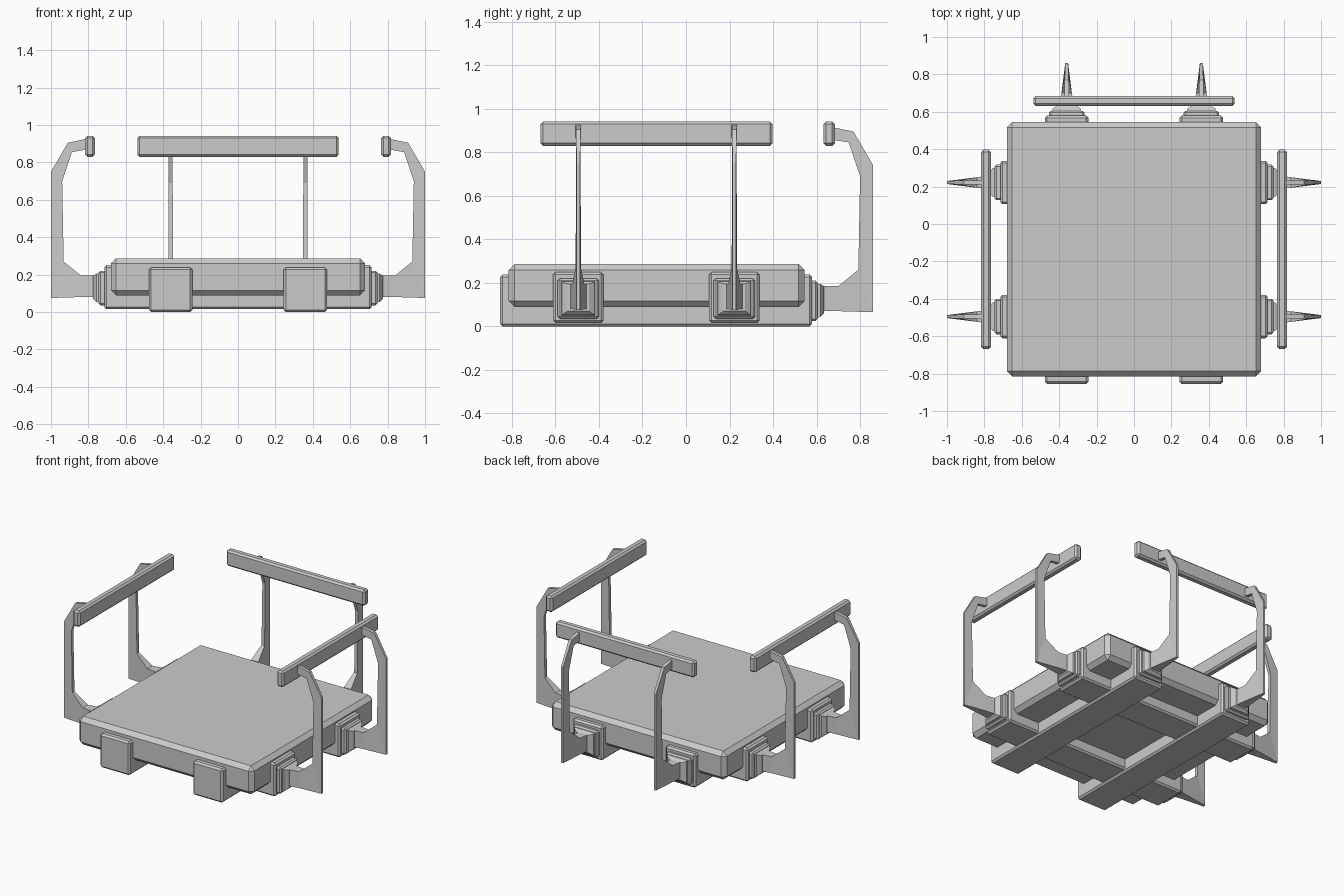
import bpy, bmesh, math
from mathutils import Matrix, Vector

old = bpy.data.objects.get("Cube")
if old:
    bpy.data.objects.remove(old, do_unlink=True)

grey = bpy.data.materials.new("plain grey")
grey.use_nodes = True
grey.diffuse_color = (0.6, 0.6, 0.6, 1)
grey.node_tree.nodes["Principled BSDF"].inputs["Base Color"].default_value = (0.6, 0.6, 0.6, 1)


def finish(name, bm, matrix=Matrix()):
    bmesh.ops.recalc_face_normals(bm, faces=bm.faces)
    mesh = bpy.data.meshes.new(name)
    bm.to_mesh(mesh)
    bm.free()
    mesh.materials.append(grey)
    ob = bpy.data.objects.new(name, mesh)
    ob.matrix_world = matrix
    bpy.context.collection.objects.link(ob)
    return ob


def box(name, low, high, bevel=0.012, matrix=Matrix()):
    """Chamfered block between two corners."""
    low, high = Vector(low), Vector(high)
    bm = bmesh.new()
    bmesh.ops.create_cube(bm, size=1)
    for v in bm.verts:
        v.co = (low + high) / 2 + v.co * (high - low)
    ob = finish(name, bm, matrix)
    mod = ob.modifiers.new("chamfer", 'BEVEL')
    mod.width = bevel
    mod.segments = 1
    return ob


def loft(name, rings, matrix):
    """Join four-cornered rings into a capped solid."""
    bm = bmesh.new()
    loops = [[bm.verts.new(p) for p in ring] for ring in rings]
    for a, b in zip(loops, loops[1:]):
        for i in range(4):
            j = (i + 1) % 4
            bm.faces.new((a[i], a[j], b[j], b[i]))
    bm.faces.new(loops[0])
    bm.faces.new(loops[-1])
    return finish(name, bm, matrix)


# Arm stations: outer point, inner point, outer and inner half thickness
ARM = [
    ((0.765, 0.08), (0.765, 0.195), 0.038, 0.038),
    ((0.84, 0.08), (0.84, 0.195), 0.028, 0.028),
    ((1.0, 0.075), (0.932, 0.27), 0.008, 0.012),
    ((1.0, 0.75), (0.94, 0.70), 0.008, 0.011),
    ((0.91, 0.905), (0.888, 0.855), 0.011, 0.011),
    ((0.80, 0.928), (0.80, 0.87), 0.012, 0.012),
]
# Mount collar stations: distance out, half width, bottom, top
COLLAR = [(0.74, 0.078, 0.05, 0.208), (0.757, 0.075, 0.053, 0.205), (0.774, 0.05, 0.07, 0.195)]


def arm_and_mount(side, matrix):
    box(side + "_mount_plate", (0.69, -0.095, 0.035), (0.745, 0.095, 0.22), 0.01, matrix)
    loft(side + "_mount_collar",
         [[(u, -w, lo), (u, w, lo), (u, w, hi), (u, -w, hi)] for u, w, lo, hi in COLLAR], matrix)
    loft(side + "_rail_arm",
         [[(o[0], -a, o[1]), (o[0], a, o[1]), (i[0], b, i[1]), (i[0], -b, i[1])]
          for o, i, a, b in ARM], matrix)


# Deck slab and the beams crossing beneath it
box("deck", (-0.68, -0.815, 0.088), (0.68, 0.545, 0.287), 0.028)
for x, side in ((-0.36, "right"), (0.36, "left")):
    box(side + "_long_beam", (x - 0.116, -0.855, 0), (x + 0.116, 0.58, 0.238))
for y, end in ((-0.495, "front"), (0.222, "rear")):
    box(end + "_cross_beam", (-0.715, y - 0.116, 0.015), (0.715, y + 0.116, 0.25))

# Side rails with their arms
for sign, side in ((1, "left"), (-1, "right")):
    turn = Matrix.Rotation(0 if sign > 0 else math.pi, 4, 'Z')
    xs = sorted((sign * 0.765, sign * 0.817))
    box(side + "_rail", (xs[0], -0.668, 0.83), (xs[1], 0.397, 0.942))
    for y, end in ((-0.495, "front"), (0.222, "rear")):
        arm_and_mount(side + "_" + end, Matrix.Translation((0, y, 0)) @ turn)

# Back rail with its arms
box("back_rail", (-0.538, 0.632, 0.83), (0.538, 0.684, 0.942))
for x, side in ((-0.36, "right"), (0.36, "left")):
    arm_and_mount("back_" + side,
                  Matrix.Translation((x, -0.14, -0.01)) @ Matrix.Rotation(math.pi / 2, 4, 'Z'))
